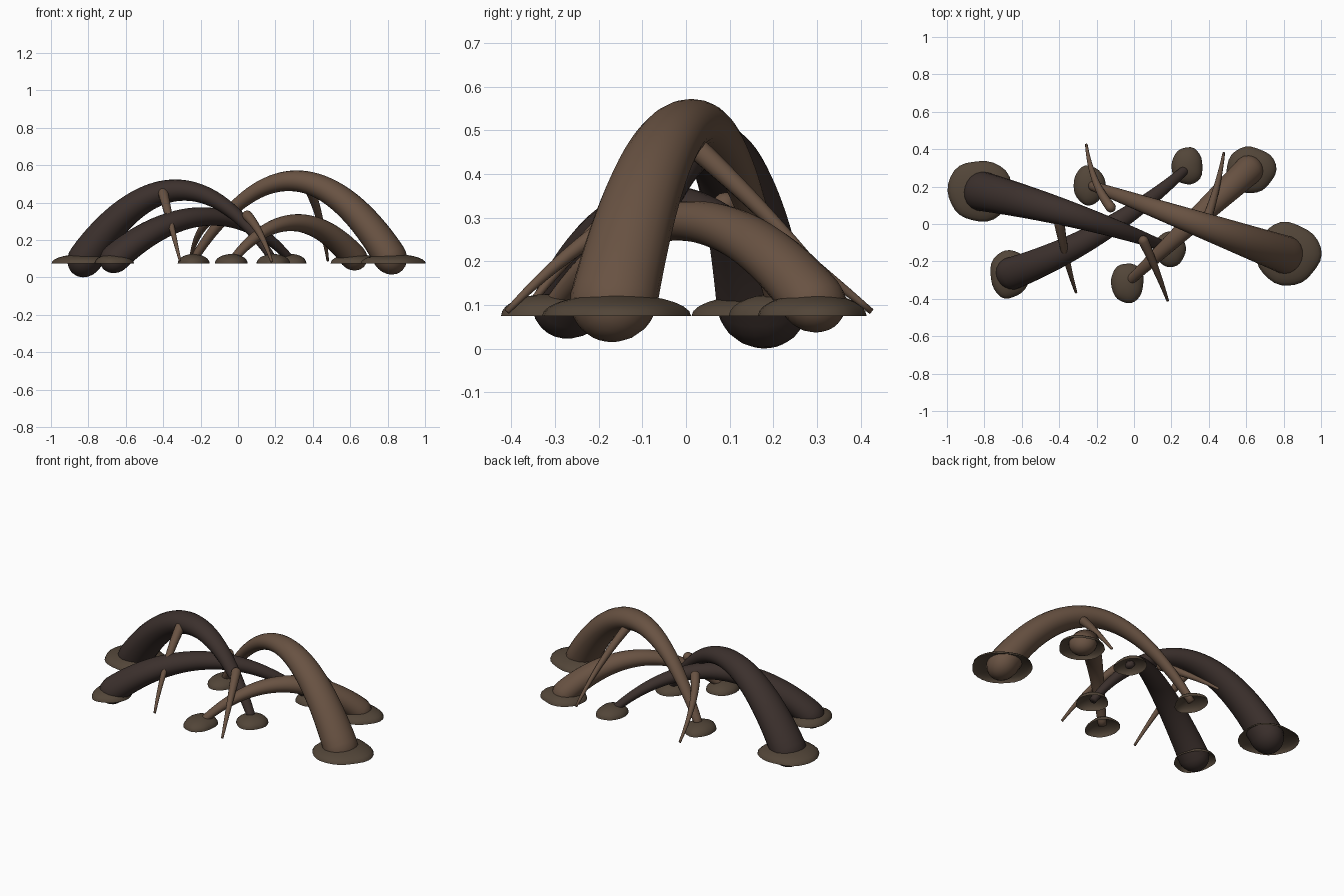
import bpy, bmesh, math, random
from mathutils import Vector

if "Cube" in bpy.data.objects:
    bpy.data.objects.remove(bpy.data.objects["Cube"])

random.seed(4)
Z = Vector((0, 0, 1))


def material(name, rgb):
    m = bpy.data.materials.new(name)
    m.diffuse_color = (*rgb, 1)
    m.use_nodes = True
    m.node_tree.nodes["Principled BSDF"].inputs["Base Color"].default_value = m.diffuse_color
    return m


BARK = material("bark", (0.14, 0.085, 0.055))
DARK = material("dark_bark", (0.045, 0.03, 0.026))
MUD = material("mud", (0.085, 0.06, 0.04))


def finish(bm, name, mat):
    bmesh.ops.recalc_face_normals(bm, faces=bm.faces)
    me = bpy.data.meshes.new(name)
    bm.to_mesh(me)
    bm.free()
    for p in me.polygons:
        p.use_smooth = True
    me.materials.append(mat)
    ob = bpy.data.objects.new(name, me)
    bpy.context.collection.objects.link(ob)
    return ob


def sweep(name, pts, radii, mat, sides=20, flat=1.0):
    """Tapered tube with a rounded start and a closed tip; flat squeezes the section."""
    n = len(pts)
    tans = [(pts[min(i + 1, n - 1)] - pts[max(i - 1, 0)]).normalized() for i in range(n)]
    cap = [math.pi / 2 * k / 6 for k in (5, 4, 3, 2, 1)]
    rings = [(pts[0] - tans[0] * radii[0] * math.sin(a), tans[0], radii[0] * math.cos(a)) for a in cap]
    rings += list(zip(pts, tans, radii))
    side = (pts[-1] - pts[0]).cross(Z).normalized()
    bm = bmesh.new()
    loops = []
    for c, t, r in rings:
        u = (side - t * side.dot(t)).normalized()
        v = t.cross(u) * flat
        loops.append([bm.verts.new(c + r * (u * math.cos(a) + v * math.sin(a)))
                      for a in (2 * math.pi * k / sides for k in range(sides))])
    for a, b in zip(loops, loops[1:]):
        for k in range(sides):
            j = (k + 1) % sides
            bm.faces.new((a[k], a[j], b[j], b[k]))
    tip = bm.verts.new(pts[0] - tans[0] * radii[0])
    for k in range(sides):
        bm.faces.new((tip, loops[0][(k + 1) % sides], loops[0][k]))
    bm.faces.new(loops[-1])
    return finish(bm, name, mat)


def arch(name, start, end, top, r0, r1, bow, mat, n=40):
    """Arching root: thick at start, thin at end, crown centre at height top."""
    a, b = Vector(start), Vector(end)
    side = (b - a).cross(Z).normalized()
    lift = top - (a.z + b.z) / 2
    pts, radii = [], []
    for i in range(n + 1):
        t = i / n
        h = 4 * t * (1 - t)
        pts.append(a.lerp(b, t) + Z * lift * h ** 0.98 + side * bow * h)
        radii.append(r0 + (r1 - r0) * t)
    sweep(name, pts, radii, mat, flat=0.87)


def rootlet(name, a, m, b, mat):
    a, m, b = Vector(a), Vector(m), Vector(b)
    ctrl = 2 * m - (a + b) / 2
    ts = [i / 14 for i in range(15)]
    pts = [a * (1 - t) ** 2 + ctrl * 2 * t * (1 - t) + b * t * t for t in ts]
    sweep(name, pts, [0.028 - 0.021 * t for t in ts], mat, 12)


def mound(name, x, y, rx, ry, h=0.05, seg=28, rows=7):
    """Open-bottomed mud dome with an uneven rim."""
    ph = [random.uniform(0, 6.28) for _ in range(3)]
    bm = bmesh.new()
    top = bm.verts.new((x, y, 0.075 + h))
    prev = None
    for i in range(1, rows + 1):
        e = math.pi / 2 * i / rows
        ring = []
        for k in range(seg):
            a = 2 * math.pi * k / seg
            w = 1 + 0.025 * math.sin(3 * a + ph[0]) + 0.02 * math.sin(4 * a + ph[1]) \
                + 0.01 * math.sin(7 * a + ph[2])
            s = math.sin(e) * w * 0.98
            ring.append(bm.verts.new((x + rx * s * math.cos(a), y + ry * s * math.sin(a),
                                      0.075 + h * math.cos(e))))
        for k in range(seg):
            j = (k + 1) % seg
            bm.faces.new((prev[k], ring[k], ring[j], prev[j]) if prev else (top, ring[k], ring[j]))
        prev = ring
    ob = finish(bm, name, MUD)
    # normals face up on the open shell
    if sum(p.normal.z for p in ob.data.polygons) < 0:
        ob.data.flip_normals()


# Four arching roots
arch("right_large_root", (0.81, -0.165, 0.113), (-0.24, 0.21, 0.09), 0.516, 0.102, 0.024, 0, BARK)
arch("right_small_root", (0.615, 0.29, 0.110), (-0.03, -0.31, 0.09), 0.292, 0.079, 0.024, 0, BARK)
arch("left_large_root", (-0.815, 0.175, 0.102), (0.19, -0.13, 0.09), 0.466, 0.106, 0.024, -0.02, DARK)
arch("left_small_root", (-0.655, -0.265, 0.104), (0.285, 0.3, 0.09), 0.325, 0.088, 0.024, 0.055, DARK)

# Hanging side rootlets
rootlet("rootlet_left_front", (-0.40, 0.01, 0.45), (-0.36, -0.19, 0.29), (-0.31, -0.365, 0.09), BARK)
rootlet("rootlet_mid_front", (0.05, -0.09, 0.33), (0.12, -0.25, 0.23), (0.18, -0.41, 0.085), BARK)
rootlet("rootlet_right_back", (0.38, 0.0, 0.48), (0.44, 0.19, 0.3), (0.48, 0.38, 0.09), BARK)
rootlet("rootlet_mid_back", (-0.125, 0.09, 0.33), (-0.21, 0.24, 0.23), (-0.255, 0.425, 0.085), BARK)

# Mud mounds at every root foot
for i, m in enumerate([(0.825, -0.16, 0.175, 0.172), (0.625, 0.29, 0.135, 0.126),
                       (-0.825, 0.178, 0.175, 0.168), (-0.665, -0.268, 0.108, 0.132),
                       (-0.24, 0.207, 0.086, 0.108), (-0.035, -0.315, 0.09, 0.11),
                       (0.19, -0.135, 0.09, 0.096), (0.285, 0.31, 0.086, 0.103)]):
    mound("mud_mound_%d" % (i + 1), *m)
